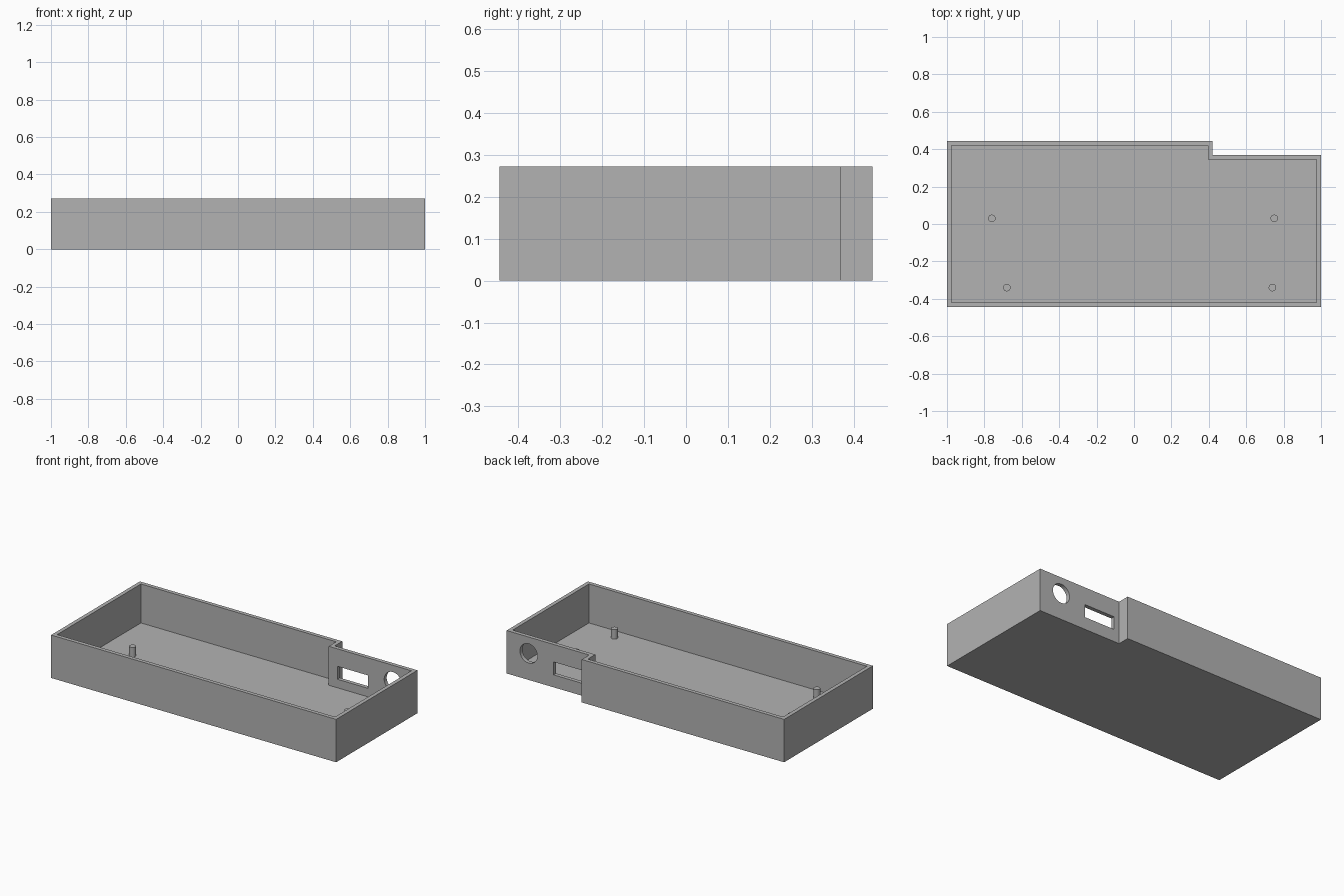
import bpy
import bmesh
from math import radians

cube = bpy.data.objects.get("Cube")
if cube:
    bpy.data.objects.remove(cube, do_unlink=True)

HEIGHT, WALL, FLOOR = 0.272, 0.025, 0.025
HALF_X, HALF_Y = 1.0, 0.445
STEP_X, STEP_Y = 0.42, 0.37

# One plain grey plastic
grey = bpy.data.materials.new("grey plastic")
grey.use_nodes = True
grey.diffuse_color = (0.45, 0.45, 0.45, 1)
grey.node_tree.nodes["Principled BSDF"].inputs["Base Color"].default_value = grey.diffuse_color


def prism(name, inset, z0, z1):
    """Stepped tray outline, pulled in by inset and extruded upward."""
    x, y = HALF_X - inset, HALF_Y - inset
    sx, sy = STEP_X - inset, STEP_Y - inset
    outline = [(-x, -y), (x, -y), (x, sy), (sx, sy), (sx, y), (-x, y)]
    bm = bmesh.new()
    face = bm.faces.new([bm.verts.new((px, py, z0)) for px, py in outline])
    top = bmesh.ops.extrude_face_region(bm, geom=[face])["geom"]
    verts = [v for v in top if isinstance(v, bmesh.types.BMVert)]
    bmesh.ops.translate(bm, verts=verts, vec=(0, 0, z1 - z0))
    bmesh.ops.recalc_face_normals(bm, faces=bm.faces)
    mesh = bpy.data.meshes.new(name)
    bm.to_mesh(mesh)
    bm.free()
    obj = bpy.data.objects.new(name, mesh)
    bpy.context.collection.objects.link(obj)
    mesh.materials.append(grey)
    return obj


def cylinder(name, radius, depth, location, rotation=(0, 0, 0), sides=32):
    bpy.ops.mesh.primitive_cylinder_add(vertices=sides, radius=radius, depth=depth,
                                        location=location, rotation=rotation)
    obj = bpy.context.object
    obj.name = name
    obj.data.materials.append(grey)
    return obj


def cut(target, cutter):
    cutter.hide_render = True
    mod = target.modifiers.new("cut", "BOOLEAN")
    mod.operation, mod.solver, mod.object = "DIFFERENCE", "EXACT", cutter
    bpy.context.view_layer.objects.active = target
    bpy.ops.object.modifier_apply(modifier=mod.name)
    bpy.data.objects.remove(cutter, do_unlink=True)


# Open tray: stepped block with its inside hollowed out
tray = prism("tray", 0, 0, HEIGHT)
cut(tray, prism("cavity_cutter", WALL, FLOOR, HEIGHT + 0.1))

# Round and rectangular openings in the recessed back wall
wall_y = STEP_Y - WALL / 2
cut(tray, cylinder("round_port_cutter", 0.061, 0.1, (0.845, wall_y, 0.168),
                   (radians(90), 0, 0), 48))
bpy.ops.mesh.primitive_cube_add(size=1, location=(0.563, wall_y, 0.12))
slot = bpy.context.object
slot.scale = (0.214, 0.1, 0.082)
slot.data.materials.append(grey)
cut(tray, slot)

# Four mounting pegs on the floor
PEG_TOP = 0.085
pegs = {"back_right_peg": (-0.76, 0.03), "back_left_peg": (0.75, 0.03),
        "front_right_peg": (-0.68, -0.34), "front_left_peg": (0.74, -0.34)}
for name, (x, y) in pegs.items():
    bottom = FLOOR - 0.005
    cylinder(name, 0.02, PEG_TOP - bottom, (x, y, (PEG_TOP + bottom) / 2))
    bpy.ops.object.shade_smooth_by_angle(angle=radians(30))
